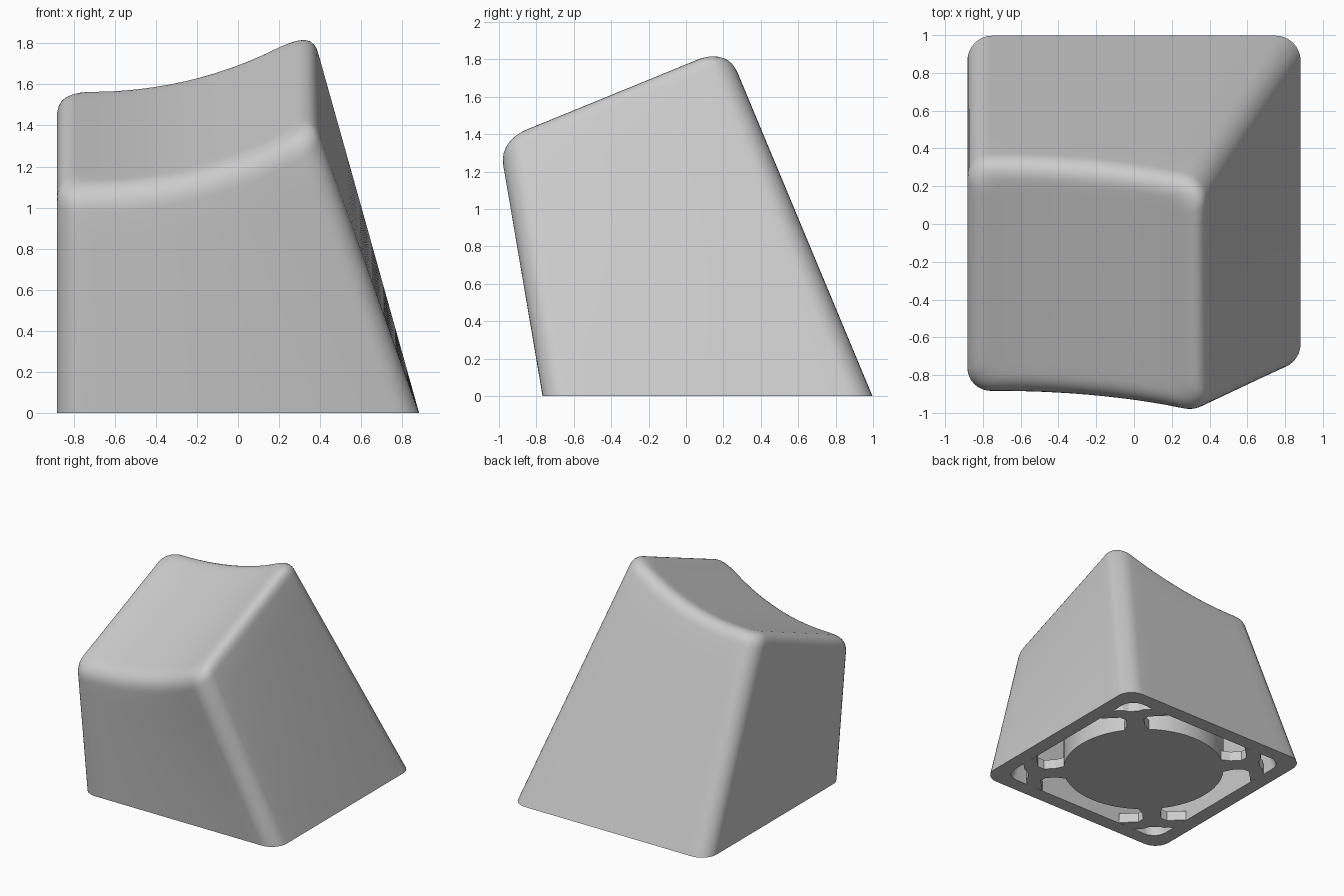
import bpy, bmesh, math
from mathutils import Vector, Matrix

cube = bpy.data.objects.get("Cube")
if cube:
    bpy.data.objects.remove(cube, do_unlink=True)

grey = bpy.data.materials.new("plain_grey")
grey.use_nodes = True
colour = (0.6, 0.6, 0.6, 1)
grey.diffuse_color = colour
grey.node_tree.nodes["Principled BSDF"].inputs["Base Color"].default_value = colour

TILT = math.atan(0.41)
ALONG = Vector((0, math.cos(TILT), math.sin(TILT)))
NORMAL = Vector((0, -math.sin(TILT), math.cos(TILT)))
BASE_CENTRE = Vector((0, 0.115, 0))
BASE_HALF = 0.882


def finish(name, bm, smooth=True):
    bmesh.ops.recalc_face_normals(bm, faces=bm.faces)
    mesh = bpy.data.meshes.new(name)
    bm.to_mesh(mesh)
    bm.free()
    mesh.materials.append(grey)
    obj = bpy.data.objects.new(name, mesh)
    bpy.context.collection.objects.link(obj)
    if smooth:
        bpy.ops.object.select_all(action="DESELECT")
        obj.select_set(True)
        bpy.context.view_layer.objects.active = obj
        bpy.ops.object.shade_smooth_by_angle(angle=math.radians(35))
    return obj


def rounded_square(radius, corner_steps=8, side_steps=12):
    """Outline of a square of half size 1 with rounded corners."""
    corners = []
    for k in range(4):
        turn = Matrix.Rotation(k * math.pi / 2, 2)
        for i in range(corner_steps + 1):
            a = math.pi / 2 * i / corner_steps
            p = Vector((1 - radius + radius * math.cos(a),
                        1 - radius + radius * math.sin(a)))
            corners.append(turn @ p)
    points = []
    for i, p in enumerate(corners):
        points.append(p)
        if i % (corner_steps + 1) == corner_steps:
            q = corners[(i + 1) % len(corners)]
            points += [p.lerp(q, s / side_steps) for s in range(1, side_steps)]
    return points


def dish(p):
    """Point on the tilted, hollowed top for square coordinates."""
    u = -0.26 + 0.622 * p.x
    v = (-0.283 + 0.613 * p.y) / math.cos(TILT)
    sag = 1.92 - math.sqrt(1.92 ** 2 - (u + 0.72) ** 2)
    return Vector((u, 0, 1.46)) + ALONG * v + NORMAL * sag


def floor(p, scale=1.0):
    return BASE_CENTRE + Vector((p.x, p.y, 0)) * BASE_HALF * scale


# Shell: cavity, bottom rim, leaning walls, rounded edge and dished top
base_outline = rounded_square(0.15)
top_outline = rounded_square(0.2)
pairs = list(zip(base_outline, top_outline))
rings = []
for t in (0.5, 0.25, 0):
    rings.append([floor(b, 0.865).lerp(dish(p * 0.8), t) for b, p in pairs])

FILLET = 0.12
for i in range(9):
    ring = []
    for b, p in pairs:
        low, high = floor(b), dish(p)
        ring.append(low.lerp(high, i / 8 * (1 - FILLET / (high - low).length)))
    rings.append(ring)

EDGE = 0.82
for i in range(1, 9):
    t = i / 8
    ring = []
    for b, p in pairs:
        high = dish(p)
        start = high + (floor(b) - high).normalized() * FILLET
        end = dish(p * EDGE)
        ring.append(start.lerp(high, t).lerp(high.lerp(end, t), t))
    rings.append(ring)
for i in range(1, 10):
    rings.append([dish(p * EDGE * (1 - i / 10)) for p in top_outline])

bm = bmesh.new()
loops = [[bm.verts.new(co) for co in ring] for ring in rings]
count = len(pairs)
for lower, upper in zip(loops, loops[1:]):
    for i in range(count):
        j = (i + 1) % count
        bm.faces.new((lower[i], lower[j], upper[j], upper[i]))
middle = bm.verts.new(dish(Vector((0, 0))))
for i in range(count):
    bm.faces.new((loops[-1][i], loops[-1][(i + 1) % count], middle))
bm.faces.new(loops[0])
finish("cap_shell", bm)

# Round core inside the cavity
CORE_HEIGHT = 0.6
bm = bmesh.new()
bmesh.ops.create_cone(bm, cap_ends=True, segments=64, radius1=0.62, radius2=0.62,
                      depth=CORE_HEIGHT,
                      matrix=Matrix.Translation(BASE_CENTRE + Vector((0, 0, CORE_HEIGHT / 2))))
finish("core", bm)

# Corner braces: an arm from the core with a flared crossbar between two walls
half_profile = [(0.6, 0.1), (0.68, 0.07), (0.77, 0.07), (0.81, 0.11),
                (0.81, 0.26), (0.92, 0.17), (0.92, 0.08), (0.9, 0.04)]
profile = half_profile + [(x, -y) for x, y in reversed(half_profile)]
for k, name in enumerate(("back_left", "back_right", "front_right", "front_left")):
    bm = bmesh.new()
    face = bm.faces.new([bm.verts.new((x, y, 0)) for x, y in profile])
    result = bmesh.ops.extrude_face_region(bm, geom=[face], use_keep_orig=True)
    bmesh.ops.translate(bm, vec=(0, 0, 0.08),
                        verts=[g for g in result["geom"] if isinstance(g, bmesh.types.BMVert)])
    turn = Matrix.Rotation(math.pi / 4 + k * math.pi / 2, 4, "Z")
    bm.transform(Matrix.Translation(BASE_CENTRE) @ turn)
    finish(name + "_brace", bm, smooth=False)
